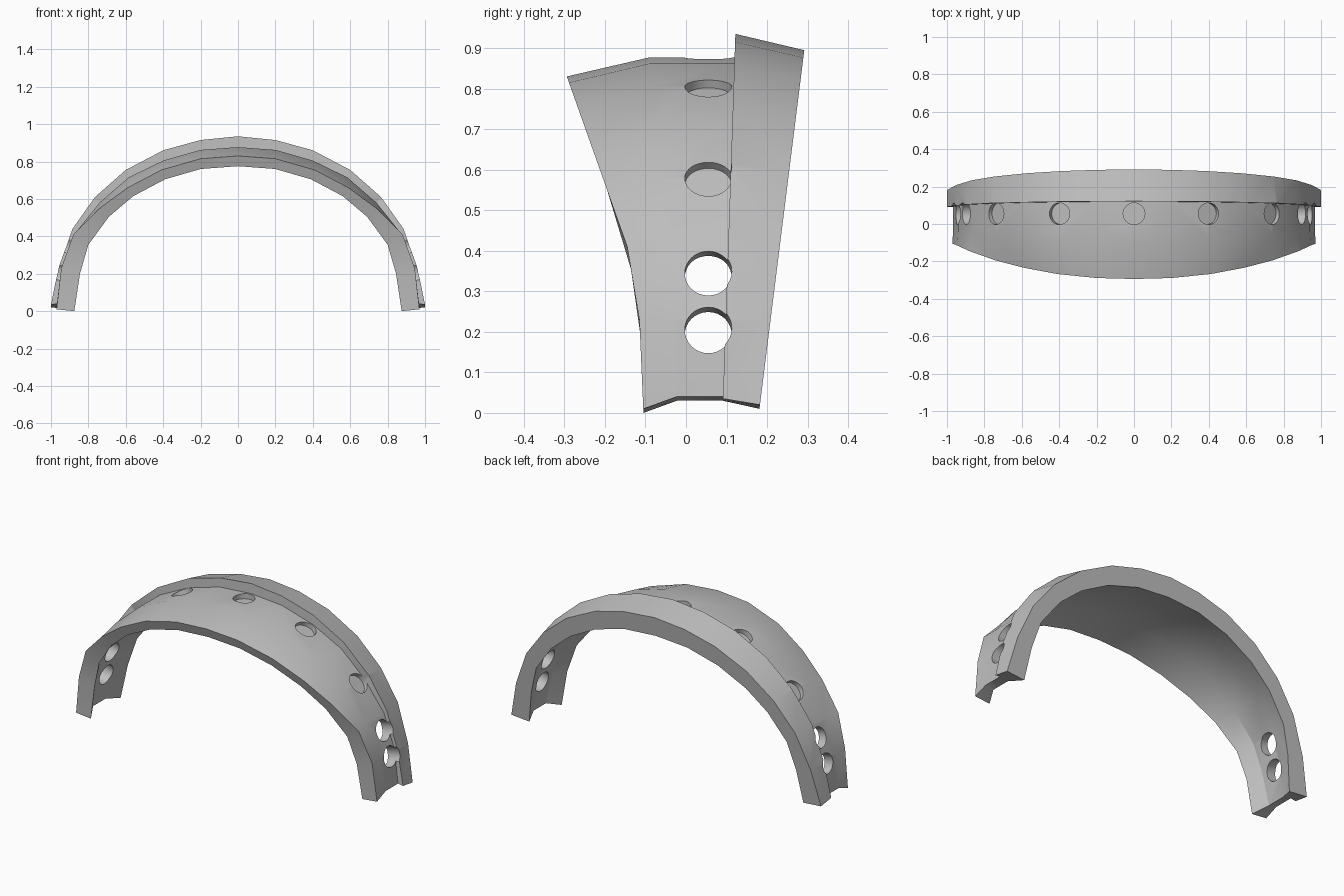
import bpy, bmesh
from mathutils import Vector

cube = bpy.data.objects.get("Cube")
if cube:
    bpy.data.objects.remove(cube, do_unlink=True)

# One plain grey for the whole band
grey = bpy.data.materials.new("plain_grey")
grey.use_nodes = True
colour = (0.52, 0.52, 0.52, 1)
grey.diffuse_color = colour
grey.node_tree.nodes["Principled BSDF"].inputs["Base Color"].default_value = colour

# Half-arch guide curves (x, z), from crown to foot
ridge = [(0, .935), (.2, .915), (.4, .86), (.6, .755), (.765, .61), (.885, .44), (.96, .23), (1, .035)]
body = [(0, .877), (.2, .862), (.4, .805), (.585, .715), (.74, .58), (.868, .42), (.94, .23), (.968, .04)]
front = [(0, .83), (.2, .815), (.41, .755), (.59, .66), (.74, .55), (.88, .41), (.945, .23), (.97, .01)]
inner = [(0, .775), (.2, .76), (.39, .705), (.56, .615), (.69, .505), (.8, .355), (.845, .2), (.875, 0)]


def front_y(z):
    """The front rim flares forward as it rises."""
    if z < .23:
        return -.105 - .043 * z
    if z < .41:
        return -.115 - .167 * (z - .23)
    return -.145 - .355 * (z - .41)


def back_y(z):
    return .18 + .125 * z


def step_y(z):
    return .09 + .034 * z


def crease_y(z):
    return -.02 - .08 * z


def section(i):
    """Closed cross-section of the band at one station."""
    def at(p, rule, scale=1, lift=0):
        x, z = p[0] * scale, p[1] * scale + lift
        return Vector((x, rule(z), z))
    foot = .03 if i == len(ridge) - 1 else 0
    taper = 1 - .043 * ridge[i][1] / .935
    return [
        at(front[i], front_y),
        at(body[i], crease_y),
        at(body[i], step_y),
        at(ridge[i], step_y),
        at(ridge[i], back_y, taper, -foot / 2),
        at(inner[i], back_y, 1.01, foot / 3),
        at(inner[i], step_y, 1.05, foot),
        at(inner[i], crease_y, 1.05, foot),
        at(inner[i], front_y),
    ]


# Arched band: sections lofted from one foot to the other
half = [section(i) for i in range(len(ridge))]
mirrored = [[Vector((-p.x, p.y, p.z)) for p in s] for s in half[:0:-1]]
bm = bmesh.new()
rings = [[bm.verts.new(p) for p in s] for s in mirrored + half]
for a, b in zip(rings, rings[1:]):
    for j in range(len(a)):
        k = (j + 1) % len(a)
        bm.faces.new((a[j], a[k], b[k], b[j]))
bm.faces.new(rings[0])
bm.faces.new(rings[-1][::-1])
bmesh.ops.triangulate(bm, faces=bm.faces[:])
bmesh.ops.recalc_face_normals(bm, faces=bm.faces[:])
mesh = bpy.data.meshes.new("arched_band")
bm.to_mesh(mesh)
bm.free()
band = bpy.data.objects.new("arched_band", mesh)
bpy.context.collection.objects.link(band)
mesh.materials.append(grey)


def drill(x, z, dx, dz, depth):
    """Cut a round hole along a direction, to a depth below the surface."""
    direction = Vector((dx, 0, dz)).normalized()
    length = depth + .12
    centre = Vector((x, .055, z)) + direction * (length / 2 - depth)
    bpy.ops.mesh.primitive_cylinder_add(
        vertices=32, radius=.058, depth=length, location=centre,
        rotation=direction.to_track_quat('Z', 'Y').to_euler())
    cutter = bpy.context.object
    cutter.name = "hole_cutter"
    cutter.hide_render = True
    cutter.data.materials.append(grey)
    bpy.context.view_layer.objects.active = band
    cut = band.modifiers.new("hole", 'BOOLEAN')
    cut.operation = 'DIFFERENCE'
    cut.solver = 'EXACT'
    cut.object = cutter
    bpy.ops.object.modifier_apply(modifier=cut.name)
    bpy.data.objects.remove(cutter, do_unlink=True)


# Shallow sockets over the crown, through holes near the feet
drill(0, .875, 0, 1, .03)
for side in (-1, 1):
    drill(side * .4, .805, side * .42, .91, .03)
    drill(side * .74, .58, side * .73, .68, .028)
    drill(side * .9, .345, side * .97, .24, .15)
    drill(side * .945, .205, side * .97, .22, .15)

bpy.ops.object.select_all(action='DESELECT')
band.select_set(True)
bpy.context.view_layer.objects.active = band
bpy.ops.object.shade_smooth_by_angle(angle=.45)
